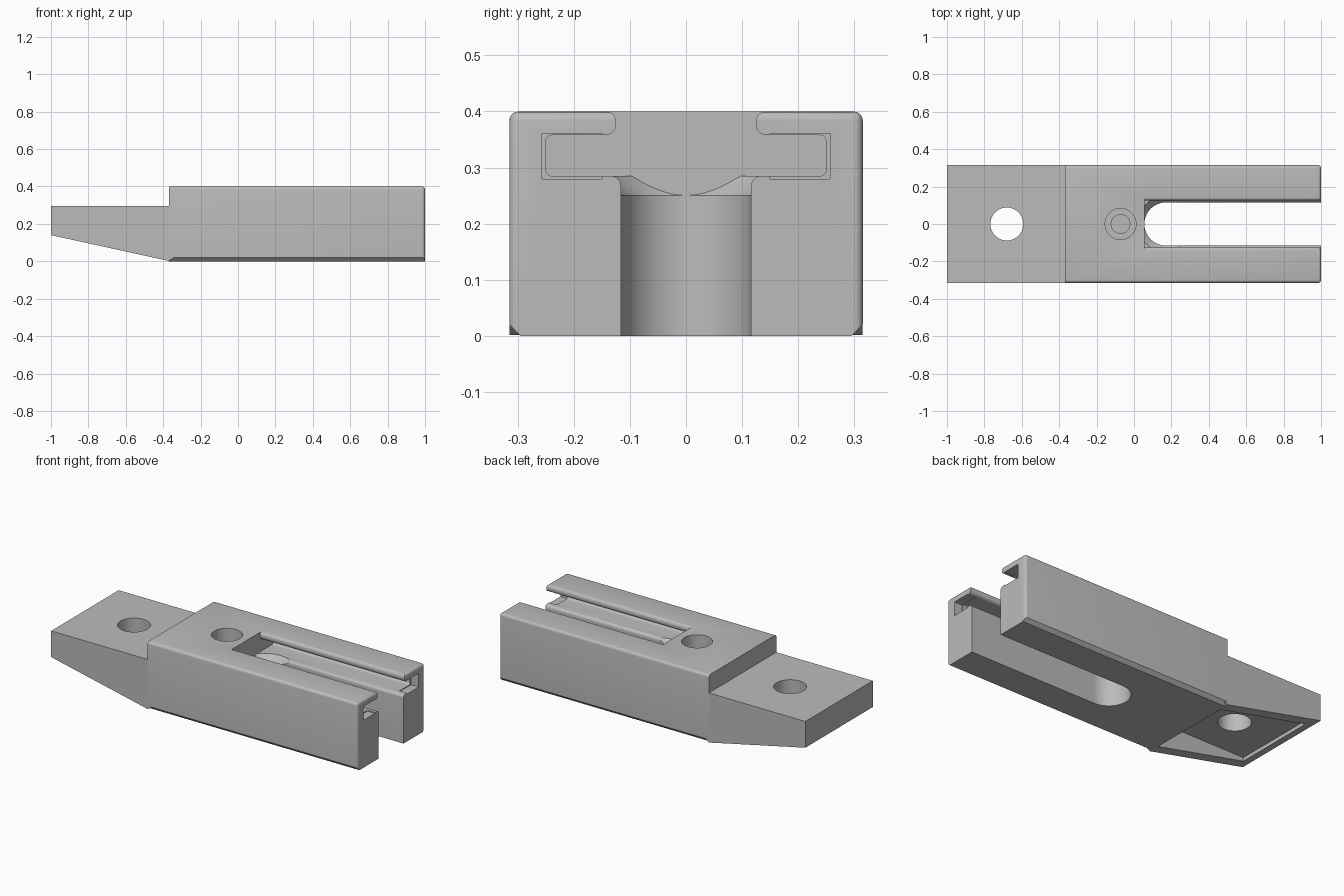
import bpy, bmesh, math
from mathutils import Vector

cube = bpy.data.objects.get("Cube")
if cube:
    bpy.data.objects.remove(cube, do_unlink=True)

grey = bpy.data.materials.new("light_grey")
grey.use_nodes = True
grey.diffuse_color = (0.5, 0.5, 0.5, 1)
grey.node_tree.nodes["Principled BSDF"].inputs["Base Color"].default_value = (0.5, 0.5, 0.5, 1)


def finish(name, bm):
    bmesh.ops.recalc_face_normals(bm, faces=bm.faces[:])
    mesh = bpy.data.meshes.new(name)
    bm.to_mesh(mesh)
    bm.free()
    mesh.materials.append(grey)
    obj = bpy.data.objects.new(name, mesh)
    bpy.context.collection.objects.link(obj)
    return obj


def prism(name, points, offset):
    bm = bmesh.new()
    face = bm.faces.new([bm.verts.new(p) for p in points])
    ext = bmesh.ops.extrude_face_region(bm, geom=[face])
    bmesh.ops.translate(bm, vec=offset,
                        verts=[v for v in ext["geom"] if isinstance(v, bmesh.types.BMVert)])
    return finish(name, bm)


def block(name, x, y, z):
    return prism(name, [(x[0], a, b) for a, b in
                        ((y[0], z[0]), (y[1], z[0]), (y[1], z[1]), (y[0], z[1]))],
                 (x[1] - x[0], 0, 0))


def cone(name, x, z0, z1, r0, r1):
    bm = bmesh.new()
    bmesh.ops.create_cone(bm, cap_ends=True, segments=64, radius1=r0, radius2=r1, depth=z1 - z0)
    bmesh.ops.translate(bm, vec=(x, 0, (z0 + z1) / 2), verts=bm.verts[:])
    return finish(name, bm)


def rounded(points, steps=5):
    """Round each corner (y, z, radius) of an open right-angled path."""
    out = []
    for i, (y, z, r) in enumerate(points):
        p = Vector((y, z))
        if not r:
            out.append(p)
            continue
        a = (Vector(points[i - 1][:2]) - p).normalized()
        b = (Vector(points[i + 1][:2]) - p).normalized()
        for k in range(steps + 1):
            t = k / steps * math.pi / 2
            out.append(p + r * (a * (1 - math.sin(t)) + b * (1 - math.cos(t))))
    return out


def slot(name, half, x0, x1):
    half = rounded(half)
    outline = half + [Vector((-p.x, p.y)) for p in reversed(half)]
    return prism(name, [(x0, p.x, p.y) for p in outline], (x1 - x0, 0, 0))


def combine(target, tool, operation="DIFFERENCE"):
    mod = target.modifiers.new("boolean", "BOOLEAN")
    mod.operation, mod.solver, mod.object = operation, "EXACT", tool
    bpy.context.view_layer.update()
    graph = bpy.context.evaluated_depsgraph_get()
    mesh = bpy.data.meshes.new_from_object(target.evaluated_get(graph))
    target.modifiers.clear()
    target.data = mesh
    bpy.data.objects.remove(tool, do_unlink=True)


W, STEP = 0.315, -0.37

# Main block: rounded sides and free end, chamfered underside
body = block("clamp_body", (STEP, 1), (-W, W), (0, 0.4))
bm = bmesh.new()
bm.from_mesh(body.data)


def long_edges(test):
    return [e for e in bm.edges if all(test(v.co) for v in e.verts)]


low = [e for e in long_edges(lambda c: c.z < 0.01)
       if abs(e.verts[0].co.x - e.verts[1].co.x) > 1]
bmesh.ops.bevel(bm, geom=low, offset=0.02, segments=1, affect="EDGES")
top = [e for e in long_edges(lambda c: c.z > 0.39)
       if max(v.co.x for v in e.verts) > 0.9]
ends = [e for e in long_edges(lambda c: c.x > 0.99 and abs(c.y) > W - 0.001)]
bmesh.ops.bevel(bm, geom=list(set(top + ends)), offset=0.016, segments=4,
                profile=0.5, affect="EDGES")
bm.to_mesh(body.data)
bm.free()

# Mounting tab with sloping underside
tab = prism("mounting_tab",
            [(x, -W + 0.0005, z) for x, z in
             ((-1, 0.14), (STEP, 0.002), (-0.3, 0.05), (-0.3, 0.295), (-1, 0.295))],
            (0, 2 * W - 0.001, 0))
combine(body, tab, "UNION")

# Pocket beneath the tab, its through hole, and the stepped blind hole
combine(body, block("pocket", (-0.95, STEP - 0.003), (-0.25, 0.25), (-0.1, 0.15)))
combine(body, cone("tab_hole", -0.68, -0.1, 0.5, 0.088, 0.088))
combine(body, cone("blind_hole", -0.072, 0.15, 0.5, 0.083, 0.083))
combine(body, cone("pilot_hole", -0.072, 0.1, 0.2, 0.05, 0.05))

# T-shaped channel with rounded lips
combine(body, slot("channel", [
    (0.2, 0.45, 0), (0.2, 0.4005, 0), (0.125, 0.4005, 0.018), (0.125, 0.358, 0.018),
    (0.25, 0.358, 0.012), (0.25, 0.285, 0.012), (0.1, 0.285, 0)], 0.055, 1.1))

# Open lower slot, with a round countersunk end
combine(body, slot("lower_slot", [
    (0.2, 0.32, 0), (0.2, 0.2853, 0), (0.116, 0.2853, 0.018), (0.116, -0.1, 0)], 0.17, 1.1))
combine(body, cone("slot_end", 0.171, -0.1, 0.3, 0.1155, 0.1155))
sink = cone("countersink", 0.171, 0.25, 0.286, 0.1155, 0.152)
combine(sink, block("limit", (0, 0.0551), (-1, 1), (0, 1)))
combine(body, sink)

# Slightly wider mouth at the free end of the channel
for side in (-1, 1):
    ys = sorted((side * 0.15, side * 0.257))
    combine(body, block("mouth", (0.95, 1.1), ys, (0.28, 0.361)))

bpy.ops.object.select_all(action="DESELECT")
body.select_set(True)
bpy.context.view_layer.objects.active = body
bpy.ops.object.shade_smooth_by_angle(angle=math.radians(30))
